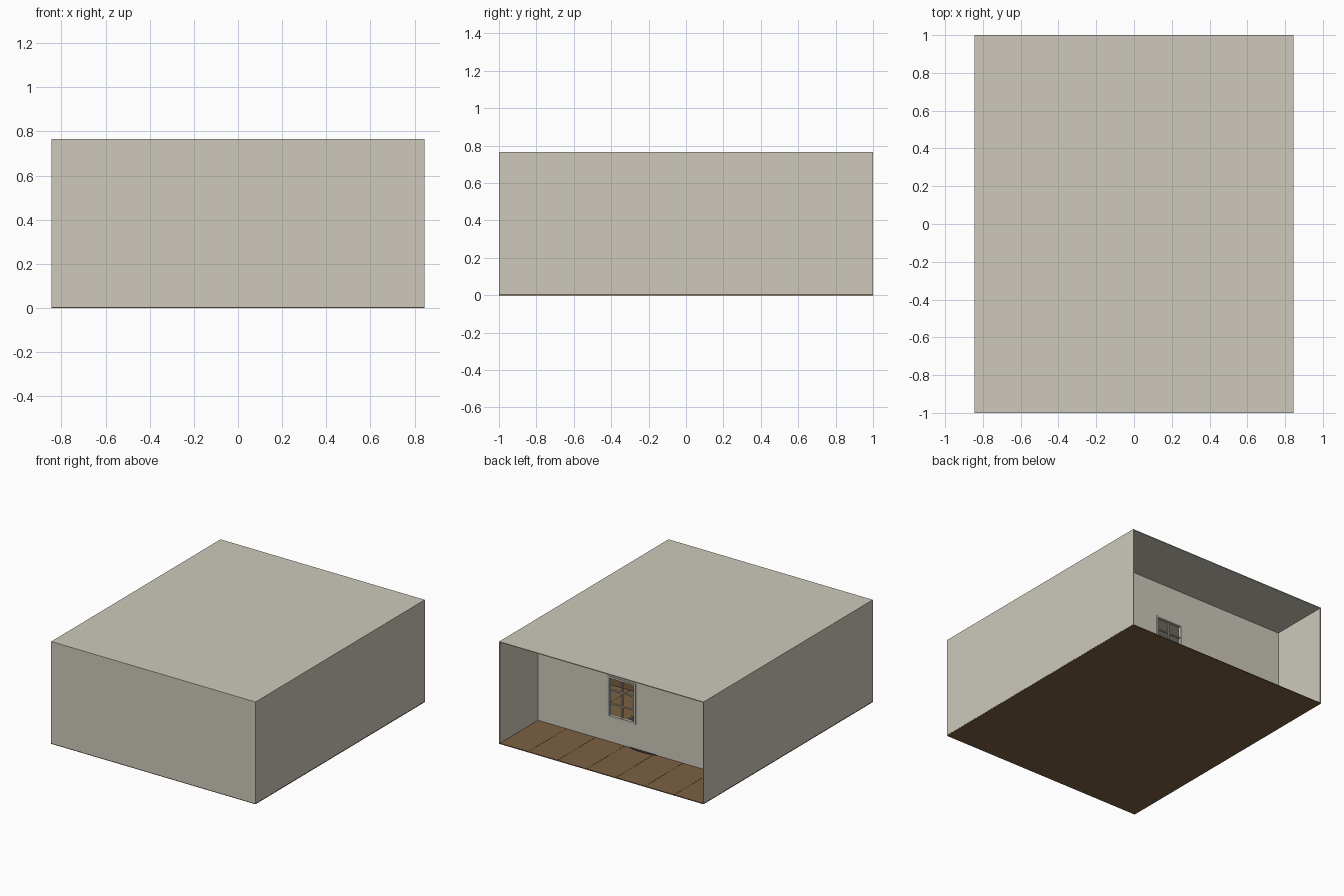
import bpy
import bmesh
from mathutils import Matrix, Vector

cube = bpy.data.objects.get("Cube")
if cube:
    bpy.data.objects.remove(cube, do_unlink=True)


def material(name, srgb):
    linear = [((c / 255 + 0.055) / 1.055) ** 2.4 for c in srgb]
    mat = bpy.data.materials.new(name)
    mat.use_nodes = True
    mat.diffuse_color = (*linear, 1)
    mat.node_tree.nodes["Principled BSDF"].inputs["Base Color"].default_value = (*linear, 1)
    return mat


PLASTER = material("warm grey plaster", (205, 201, 187))
WOOD = material("brown wood", (124, 96, 66))
FRAME = material("pale frame", (190, 188, 176))
DARK = material("dark charcoal", (60, 60, 62))
FABRIC = material("grey blue fabric", (120, 128, 136))


def boxes(name, mat, *bounds):
    """One object made of axis-aligned boxes given as (low corner, high corner)."""
    bm = bmesh.new()
    for low, high in bounds:
        low, high = Vector(low), Vector(high)
        place = Matrix.Translation((low + high) / 2) @ Matrix.Diagonal((*(high - low), 1))
        bmesh.ops.create_cube(bm, size=1, matrix=place)
    mesh = bpy.data.meshes.new(name)
    bm.to_mesh(mesh)
    bm.free()
    mesh.materials.append(mat)
    obj = bpy.data.objects.new(name, mesh)
    bpy.context.collection.objects.link(obj)
    return obj


X, Y, H = 0.845, 1.0, 0.765      # half width, half depth, height
T, F = 0.006, 0.006              # wall and floor thickness
P = 0.55                         # back face of the partition

# Floor of long boards with narrow seams
count, gap = 7, 0.0015
step = 2 * X / count
boxes("floor_base", WOOD, ((-X, -Y, 0), (X, Y, F * 0.8)))
boxes("floor_boards", WOOD, *[
    ((-X + i * step + gap, -Y, F * 0.8), (-X + (i + 1) * step - gap, Y, F))
    for i in range(count)])

# Outer shell, open at the back
boxes("front_wall", PLASTER, ((-X, -Y, F), (X, -Y + T, H)))
for side, name in ((1, "left_wall"), (-1, "right_wall")):
    a, b = sorted((side * X, side * (X - T)))
    boxes(name, PLASTER, ((a, -Y + T, F), (b, Y, H - T)))
boxes("ceiling", PLASTER, ((-X, -Y + T, H - T), (X, Y, H)))

# Partition wall around the window opening
x0, x1, z0, z1 = 0.03, 0.26, 0.19, 0.495
q = P - 0.012
boxes("partition_wall", PLASTER,
      ((-X + T, q, F), (x0, P, H - T)), ((x1, q, F), (X - T, P, H - T)),
      ((x0, q, F), (x1, P, z0)), ((x0, q, z1), (x1, P, H - T)))

# Window frame with glazing bars
w, b = 0.014, 0.004
ya, yb = q - 0.006, P + 0.006
mid = (x0 + x1) / 2
frame = [((x0, ya, z0), (x0 + w, yb, z1)), ((x1 - w, ya, z0), (x1, yb, z1)),
         ((x0 + w, ya, z0), (x1 - w, yb, z0 + w)),
         ((x0 + w, ya, z1 - w), (x1 - w, yb, z1)),
         ((mid - b, q, z0 + w), (mid + b, P, z1 - w))]
for k in (1, 2):
    z = z0 + (z1 - z0) * k / 3
    frame.append(((x0 + w, q, z - b), (x1 - w, P, z + b)))
boxes("window_frame", FRAME, *frame)

# Round rug whose rim reaches under the partition
bm = bmesh.new()
bmesh.ops.create_cone(bm, cap_ends=True, segments=48, radius1=0.38, radius2=0.38,
                      depth=0.003, matrix=Matrix.Translation((-0.03, 0.19, F + 0.0015)))
mesh = bpy.data.meshes.new("rug")
bm.to_mesh(mesh)
bm.free()
mesh.materials.append(DARK)
bpy.context.collection.objects.link(bpy.data.objects.new("rug", mesh))


# Simple room furniture
def table(name, low, high, leg, top):
    (ax, ay), (bx, by) = low, high
    parts = [((ax, ay, high_z - top), (bx, by, high_z)) for high_z in (0.26,)]
    for lx in (ax, bx - leg):
        for ly in (ay, by - leg):
            parts.append(((lx, ly, F), (lx + leg, ly + leg, 0.26 - top)))
    boxes(name, WOOD, *parts)


table("desk", (-0.78, -0.6), (-0.5, 0.1), 0.025, 0.02)
boxes("bed_base", WOOD, ((0.42, -0.95, F), (0.82, -0.2, 0.09)),
      ((0.42, -0.98, F), (0.82, -0.95, 0.3)))
boxes("mattress", FABRIC, ((0.43, -0.94, 0.09), (0.81, -0.21, 0.15)))
boxes("storage_chest", FABRIC, ((0.68, 0.15, F), (0.83, 0.42, 0.14)))
